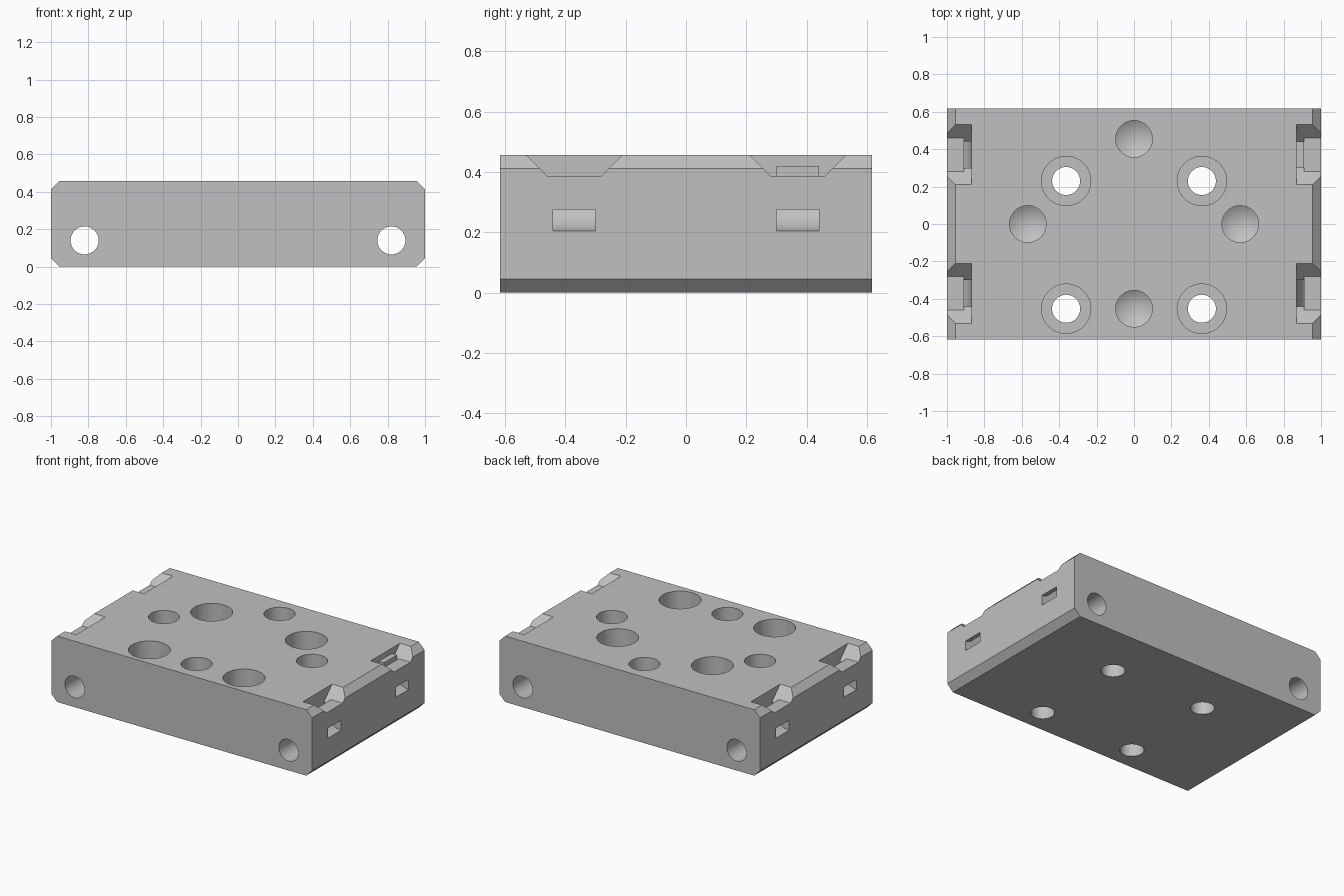
import bpy, bmesh, math
from mathutils import Matrix, Vector

cube = bpy.data.objects.get("Cube")
if cube:
    bpy.data.objects.remove(cube)

W, D, H, C = 1.0, 0.617, 0.457, 0.045   # half width, half depth, height, chamfer

grey = bpy.data.materials.new("light_grey")
grey.use_nodes = True
colour = (0.53, 0.53, 0.53, 1)
grey.diffuse_color = colour
grey.node_tree.nodes["Principled BSDF"].inputs["Base Color"].default_value = colour


def finish(name, bm):
    bmesh.ops.recalc_face_normals(bm, faces=bm.faces)
    mesh = bpy.data.meshes.new(name)
    bm.to_mesh(mesh)
    bm.free()
    mesh.materials.append(grey)
    obj = bpy.data.objects.new(name, mesh)
    bpy.context.collection.objects.link(obj)
    return obj


def prism(name, points, vector):
    """Extrude a closed outline along a vector."""
    bm = bmesh.new()
    face = bm.faces.new([bm.verts.new(p) for p in points])
    out = bmesh.ops.extrude_face_region(bm, geom=[face])
    verts = [v for v in out["geom"] if isinstance(v, bmesh.types.BMVert)]
    bmesh.ops.translate(bm, verts=verts, vec=vector)
    return finish(name, bm)


def lathe(name, profile, x, y, seg=48):
    """Revolve (radius, z) pairs from the axis to the axis."""
    bm = bmesh.new()
    verts = [bm.verts.new((r, 0, z)) for r, z in profile]
    edges = [bm.edges.new(pair) for pair in zip(verts, verts[1:])]
    bmesh.ops.spin(bm, geom=verts + edges, cent=(0, 0, 0), axis=(0, 0, 1),
                   angle=2 * math.pi, steps=seg)
    bmesh.ops.remove_doubles(bm, verts=bm.verts, dist=1e-4)
    bmesh.ops.transform(bm, matrix=Matrix.Translation((x, y, 0)), verts=bm.verts)
    return finish(name, bm)


def cut(body, cutter):
    cutter.hide_render = True
    mod = body.modifiers.new("cut", "BOOLEAN")
    mod.operation, mod.solver, mod.object = "DIFFERENCE", "EXACT", cutter
    bpy.context.view_layer.objects.active = body
    bpy.ops.object.modifier_apply(modifier=mod.name)
    bpy.data.objects.remove(cutter)


# Block with chamfered long edges
outline = [(W, C), (W - C, 0), (C - W, 0), (-W, C),
           (-W, H - C), (C - W, H), (W - C, H), (W, H - C)]
body = prism("mounting_block", [(x, -D, z) for x, z in outline], (0, 2 * D, 0))

# Counterbored through holes
for x in (-0.363, 0.363):
    for y in (0.23, -0.453):
        cut(body, lathe("bolt_hole", [(0, -0.1), (0.075, -0.1), (0.075, 0.2),
                                      (0.132, 0.2), (0.132, 0.6), (0, 0.6)], x, y))

# Blind holes with conical bottoms
for x, y in ((0, 0.455), (0, -0.453), (0.568, 0), (-0.568, 0)):
    cut(body, lathe("blind_hole", [(0, 0.13), (0.098, 0.19), (0.098, 0.6), (0, 0.6)], x, y))

# Side holes running front to back
for x in (-0.82, 0.82):
    ring = [math.tau * i / 48 for i in range(48)]
    cut(body, prism("side_hole", [(x + 0.075 * math.cos(a), -1, 0.14 + 0.075 * math.sin(a))
                                  for a in ring], (0, 2, 0)))


def notch(side, y, x0, x1, floor):
    """Trapezoid trough with sloping ends, open at the top."""
    low, high = 0.09 + floor - 0.387, 0.16 + 0.05
    pts = [(-low, floor), (low, floor), (high, H + 0.05), (-high, H + 0.05)]
    return prism("notch", [(side * x0, y + a, z) for a, z in pts], (side * (x1 - x0), 0, 0))


def tie_slot(side, y):
    """Curved channel from the notch down and out through the side."""
    quarter = [math.pi / 2 * i / 12 for i in range(13)]
    outer = [(W - 0.13 * math.cos(a), 0.366 - 0.161 * math.sin(a)) for a in quarter]
    inner = [(W - 0.09 * math.cos(a), 0.387 - 0.112 * math.sin(a)) for a in quarter]
    pts = ([(0.87, 0.42)] + outer + [(1.1, 0.205), (1.1, 0.275)]
           + inner[::-1] + [(0.91, 0.42)])
    return prism("tie_slot", [(side * x, y - 0.071, z) for x, z in pts], (0, 0.142, 0))


# Cable tie notches and channels on both sides
for side in (-1, 1):
    for y in (-0.371, 0.371):
        cut(body, notch(side, y, 0.87, 1.1, 0.387))
        cut(body, notch(side, y, 0.87, 0.91, 0.368))
        cut(body, tie_slot(side, y))

bpy.ops.object.select_all(action="DESELECT")
body.select_set(True)
bpy.context.view_layer.objects.active = body
bpy.ops.object.shade_smooth_by_angle(angle=math.radians(25))
